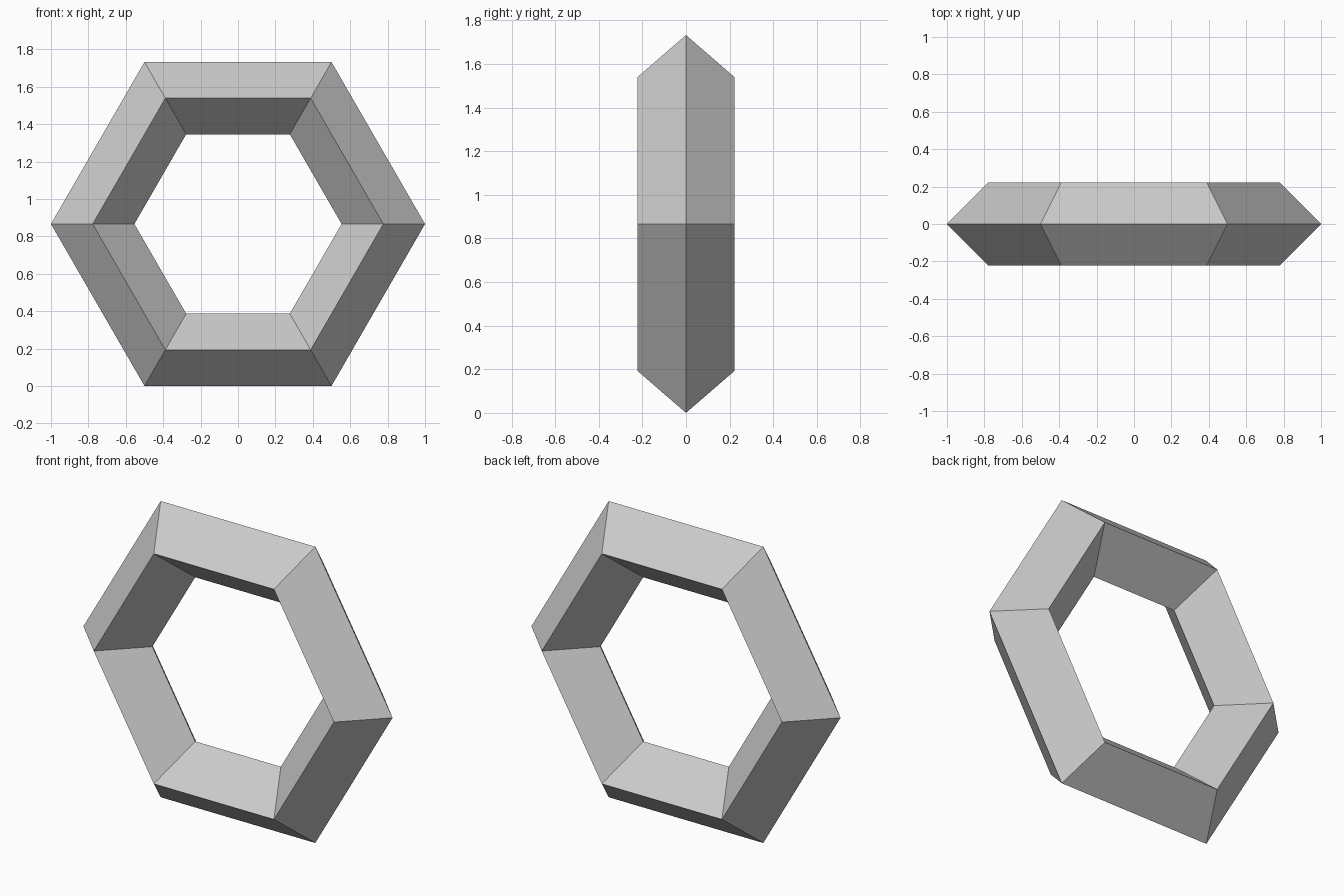
import bpy
import math

if "Cube" in bpy.data.objects:
    bpy.data.objects.remove(bpy.data.objects["Cube"])

OUTER = 1.0          # corner radius of the outer hexagon
TUBE = 0.223         # half-diagonal of the square tube section

# Upright hexagonal ring with a diamond-shaped tube section
bpy.ops.mesh.primitive_torus_add(
    major_segments=6, minor_segments=4,
    major_radius=OUTER - TUBE, minor_radius=TUBE,
    location=(0, 0, OUTER * math.cos(math.pi / 6)),
    rotation=(math.pi / 2, 0, 0))
ring = bpy.context.object
ring.name = "hexagonal_ring"
bpy.ops.object.transform_apply(location=True, rotation=True, scale=True)
bpy.ops.object.shade_flat()
